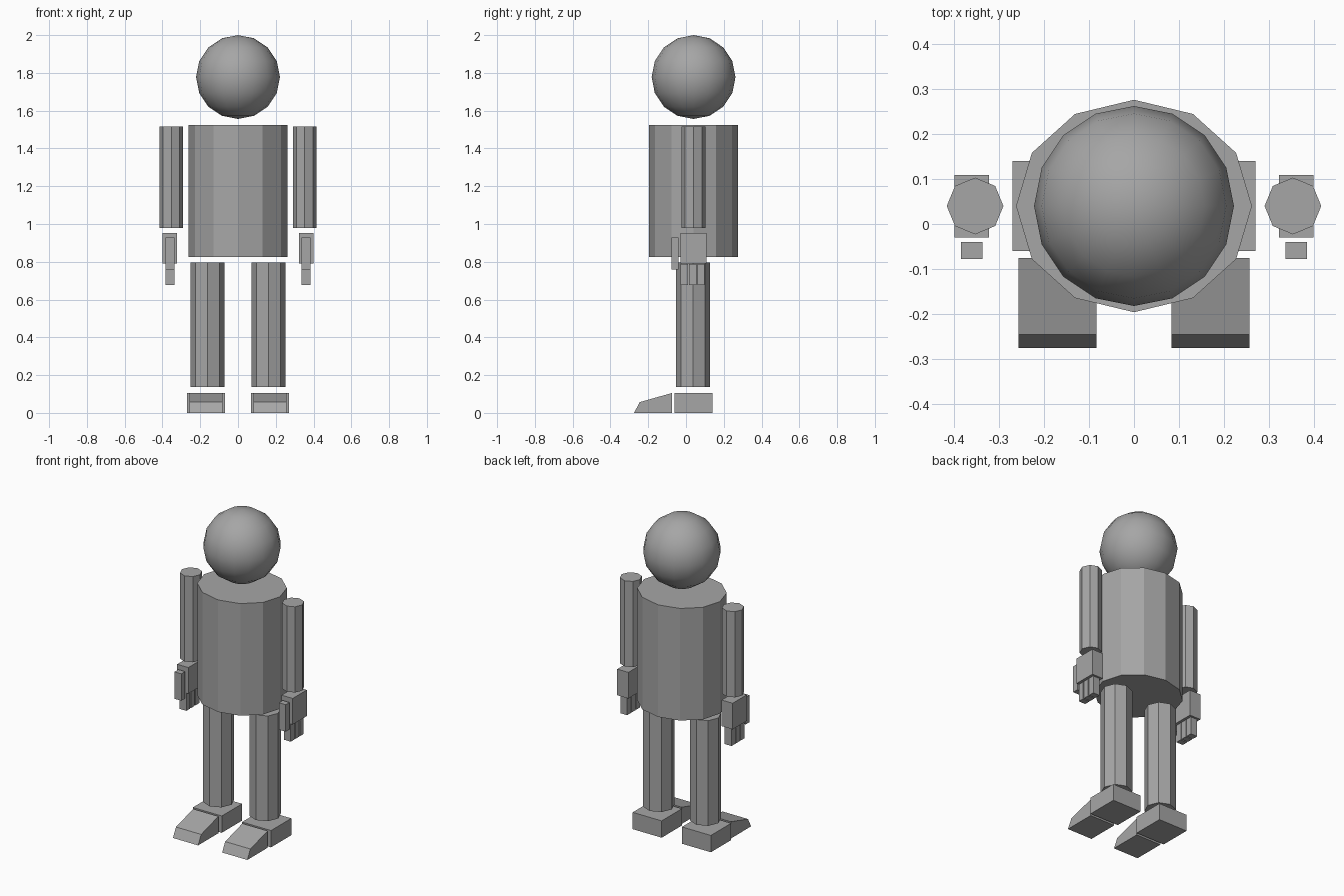
import bpy
import bmesh
import math
from mathutils import Matrix

cube = bpy.data.objects.get("Cube")
if cube:
    bpy.data.objects.remove(cube, do_unlink=True)

# Single grey material
grey = bpy.data.materials.new("plain grey")
grey.use_nodes = True
colour = (0.38, 0.38, 0.38, 1.0)
grey.diffuse_color = colour
bsdf = next(n for n in grey.node_tree.nodes if n.type == 'BSDF_PRINCIPLED')
bsdf.inputs["Base Color"].default_value = colour


def add_object(name, bm, smooth=False):
    bmesh.ops.recalc_face_normals(bm, faces=bm.faces)
    for f in bm.faces:
        f.smooth = smooth
    mesh = bpy.data.meshes.new(name)
    bm.to_mesh(mesh)
    bm.free()
    mesh.materials.append(grey)
    obj = bpy.data.objects.new(name, mesh)
    bpy.context.collection.objects.link(obj)
    return obj


def prism(name, cx, cy, rx, ry, z0, z1, sides):
    """Upright faceted column with corners on the x and y axes."""
    bm = bmesh.new()
    ring = [bm.verts.new((cx + rx * math.cos(2 * math.pi * i / sides),
                          cy + ry * math.sin(2 * math.pi * i / sides), z0))
            for i in range(sides)]
    extrude(bm, bm.faces.new(ring), (0, 0, z1 - z0))
    return add_object(name, bm)


def extrude(bm, face, offset):
    geom = bmesh.ops.extrude_face_region(bm, geom=[face], use_keep_orig=True)["geom"]
    verts = [g for g in geom if isinstance(g, bmesh.types.BMVert)]
    bmesh.ops.translate(bm, vec=offset, verts=verts)


def side_profile(name, x0, x1, points):
    """Solid made from a (y, z) outline swept along x."""
    bm = bmesh.new()
    face = bm.faces.new([bm.verts.new((x0, y, z)) for y, z in points])
    extrude(bm, face, (x1 - x0, 0, 0))
    return add_object(name, bm)


def box(name, xs, ys, zs):
    (y0, y1), (z0, z1) = ys, zs
    return side_profile(name, xs[0], xs[1], [(y0, z0), (y1, z0), (y1, z1), (y0, z1)])


# Head and torso
bm = bmesh.new()
bmesh.ops.create_uvsphere(bm, u_segments=16, v_segments=8, radius=0.222,
                          matrix=Matrix.Translation((0, 0.04, 1.778)))
add_object("head", bm, smooth=True)
prism("torso", 0, 0.04, 0.262, 0.236, 0.825, 1.525, 12)

# Limbs, hands and feet on each side
for side, s in (("left", 1), ("right", -1)):
    def span(a, b):
        return (a, b) if s > 0 else (-b, -a)

    prism(f"{side}_arm", s * 0.353, 0.04, 0.063, 0.063, 0.98, 1.515, 8)
    box(f"{side}_palm", span(0.322, 0.399), (-0.03, 0.109), (0.79, 0.953))
    box(f"{side}_thumb", span(0.337, 0.384), (-0.078, -0.04), (0.76, 0.928))
    for i in range(3):
        y = -0.028 + i * 0.0445
        box(f"{side}_finger_{i + 1}", span(0.337, 0.384), (y, y + 0.038), (0.678, 0.788))

    prism(f"{side}_leg", s * 0.161, 0.038, 0.09, 0.09, 0.138, 0.795, 8)
    box(f"{side}_heel", span(0.07, 0.27), (-0.06, 0.14), (0.0, 0.105))
    side_profile(f"{side}_toe", *span(0.083, 0.257),
                 [(-0.275, 0.0), (-0.075, 0.0), (-0.075, 0.105), (-0.245, 0.057)])
